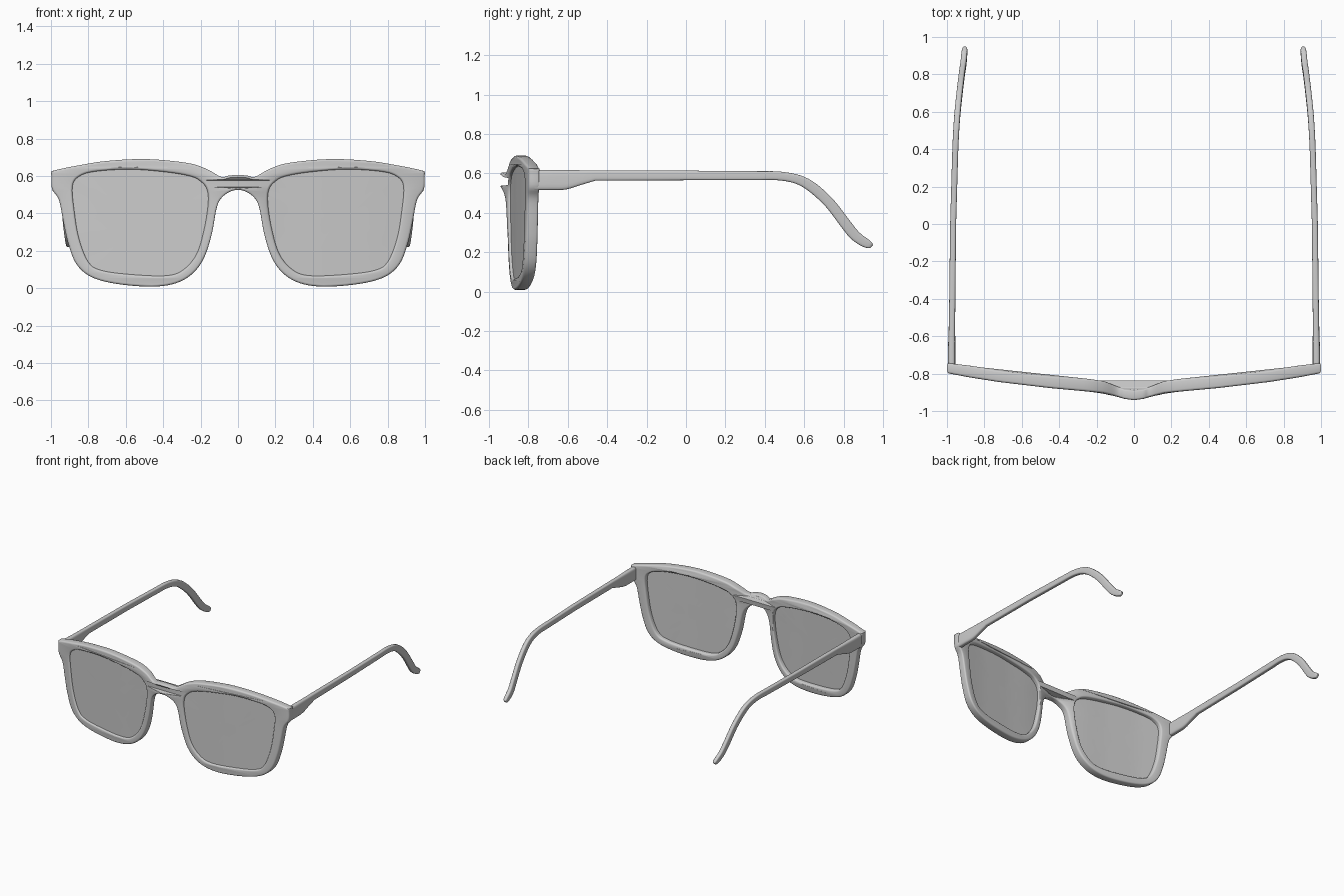
import bpy, bmesh, math

if "Cube" in bpy.data.objects:
    bpy.data.objects.remove(bpy.data.objects["Cube"])


def smooth(pts, n, closed):
    """Catmull-Rom subdivision of a list of equal-length tuples."""
    out, m = [], len(pts)
    for i in range(m if closed else m - 1):
        ids = [i - 1, i, i + 1, i + 2]
        ids = [k % m if closed else min(max(k, 0), m - 1) for k in ids]
        q = [pts[k] for k in ids]
        for s in range(n):
            t = s / n
            out.append(tuple(
                0.5 * (2 * b + (c - a) * t + (2 * a - 5 * b + 4 * c - d) * t * t
                       + (3 * b - a - 3 * c + d) * t ** 3)
                for a, b, c, d in zip(*q)))
    return out if closed else out + [pts[-1]]


# Plan curve of the front: |x|, front y, back y
WRAP = [(0, -.942, -.888), (.05, -.935, -.883), (.10, -.919, -.865),
        (.16, -.904, -.840), (.26, -.894, -.826), (.45, -.877, -.812),
        (.72, -.845, -.783), (.88, -.820, -.757), (1.0, -.797, -.743)]


def wrap_y(x, t):
    """Depth at x, from the front face (t=0) to the back face (t=1)."""
    x = min(abs(x), 1.0)
    for a, b in zip(WRAP, WRAP[1:]):
        if x <= b[0]:
            f = (x - a[0]) / (b[0] - a[0])
            front, back = a[1] + f * (b[1] - a[1]), a[2] + f * (b[2] - a[2])
            return front + t * (back - front)
    return b[1] + t * (b[2] - b[1])


def add_object(name, bm, angle=40):
    bmesh.ops.recalc_face_normals(bm, faces=bm.faces[:])
    me = bpy.data.meshes.new(name)
    bm.to_mesh(me)
    bm.free()
    ob = bpy.data.objects.new(name, me)
    bpy.context.collection.objects.link(ob)
    bpy.ops.object.select_all(action='DESELECT')
    ob.select_set(True)
    bpy.context.view_layer.objects.active = ob
    bpy.ops.object.shade_smooth_by_angle(angle=math.radians(angle))
    return ob


# Right half of the frame outline (x, z), top centre round to bottom centre
HALF = [(0, .605), (.05, .602), (.09, .595), (.17, .638), (.275, .67),
        (.49, .69), (.70, .68), (.86, .655), (.985, .629), (.998, .62),
        (.998, .60), (.994, .53), (.957, .47), (.932, .345), (.908, .24),
        (.865, .13), (.785, .06), (.65, .023), (.46, .008), (.33, .027),
        (.24, .08), (.18, .165), (.14, .29), (.115, .425), (.09, .48),
        (.045, .515), (0, .525)]
# Lens opening (x, z)
HOLE = [(.195, .567), (.25, .597), (.38, .62), (.57, .635), (.755, .625),
        (.845, .60), (.885, .545), (.875, .41), (.85, .265), (.80, .14),
        (.73, .095), (.57, .073), (.38, .067), (.29, .10), (.22, .185),
        (.18, .32), (.16, .45), (.165, .525)]

outer = smooth(HALF + [(-x, z) for x, z in HALF[-2:0:-1]], 5, True)
hole = smooth(HOLE, 5, True)

# Frame front: filled outline with two openings, bevelled, then wrapped
half_thick, bev = 0.033, 0.012
cu = bpy.data.curves.new("frame_profile", 'CURVE')
cu.dimensions, cu.fill_mode = '2D', 'BOTH'
cu.extrude, cu.bevel_depth, cu.bevel_resolution = half_thick - bev, bev, 2
cu.offset = -bev
for loop in (outer, hole, [(-x, z) for x, z in hole[::-1]]):
    sp = cu.splines.new('POLY')
    sp.points.add(len(loop) - 1)
    for p, (x, z) in zip(sp.points, loop):
        p.co = (x, z, 0, 1)
    sp.use_cyclic_u = True
tmp = bpy.data.objects.new("frame_profile", cu)
bpy.context.collection.objects.link(tmp)
dg = bpy.context.evaluated_depsgraph_get()
flat = bpy.data.meshes.new_from_object(tmp.evaluated_get(dg))
bm = bmesh.new()
bm.from_mesh(flat)
bpy.data.objects.remove(tmp)
bpy.data.meshes.remove(flat)
bmesh.ops.remove_doubles(bm, verts=bm.verts[:], dist=0.0003)
for v in bm.verts:
    x, z, d = v.co
    v.co = (x, wrap_y(x, (half_thick - d) / (2 * half_thick)), z)
add_object("frame_front", bm)

# Lenses: concentric rings following the wrap, closed front and back
cx, cz = .525, .35
for side, name in ((1, "lens_right"), (-1, "lens_left")):
    bm = bmesh.new()
    rims = []
    for t in (.2, .5):
        prev = None
        for s in (1.01, .8, .6, .4, .2):
            ring = []
            for x, z in hole:
                x, z = cx + (x - cx) * s, cz + (z - cz) * s
                ring.append(bm.verts.new((side * x, wrap_y(x, t), z)))
            if prev:
                for i in range(len(ring)):
                    bm.faces.new((prev[i - 1], prev[i], ring[i], ring[i - 1]))
            else:
                rims.append(ring)
            prev = ring
        bm.faces.new(prev)
    a, b = rims
    for i in range(len(a)):
        bm.faces.new((a[i - 1], a[i], b[i], b[i - 1]))
    add_object(name, bm)

# Temple stations: top y, top z, bottom y, bottom z, x centre, width
ROOT = [(-.77, .618, -.77, .515, .975, .040), (-.69, .618, -.69, .515, .975, .040),
        (-.61, .617, -.61, .518, .974, .037), (-.53, .616, -.53, .542, .973, .034),
        (-.46, .616, -.46, .563, .972, .033)]
MID = [(0, .614, 0, .565, .967, .032)]
TIP = [(.38, .611, .38, .565, .956, .032), (.48, .609, .465, .565, .952, .032),
       (.58, .590, .55, .550, .946, .032), (.66, .548, .62, .512, .939, .032),
       (.75, .465, .71, .430, .929, .032), (.83, .362, .79, .325, .919, .032),
       (.88, .300, .835, .270, .912, .032), (.93, .262, .885, .234, .907, .031),
       (.945, .247, .925, .220, .905, .026), (.949, .236, .941, .226, .904, .012)]
stations = smooth(ROOT, 4, False) + MID + smooth(TIP, 4, False)


def power(v):
    return math.copysign(abs(v) ** 0.5, v)


# Temples: rounded-rectangle section lofted along the stations
N = 20
for side, name in ((1, "temple_right"), (-1, "temple_left")):
    bm = bmesh.new()
    rings = []
    for yt, zt, yb, zb, xc, w in stations:
        ring = []
        for i in range(N):
            ang = math.tau * (i + .5) / N
            c, s = power(math.cos(ang)), power(math.sin(ang))
            ring.append(bm.verts.new((side * (xc + c * w / 2),
                                      (yt + yb) / 2 + s * (yt - yb) / 2,
                                      (zt + zb) / 2 + s * (zt - zb) / 2)))
        rings.append(ring)
    for a, b in zip(rings, rings[1:]):
        for i in range(N):
            bm.faces.new((a[i - 1], a[i], b[i], b[i - 1]))
    bm.faces.new(rings[0])
    bm.faces.new(rings[-1])
    add_object(name, bm)
